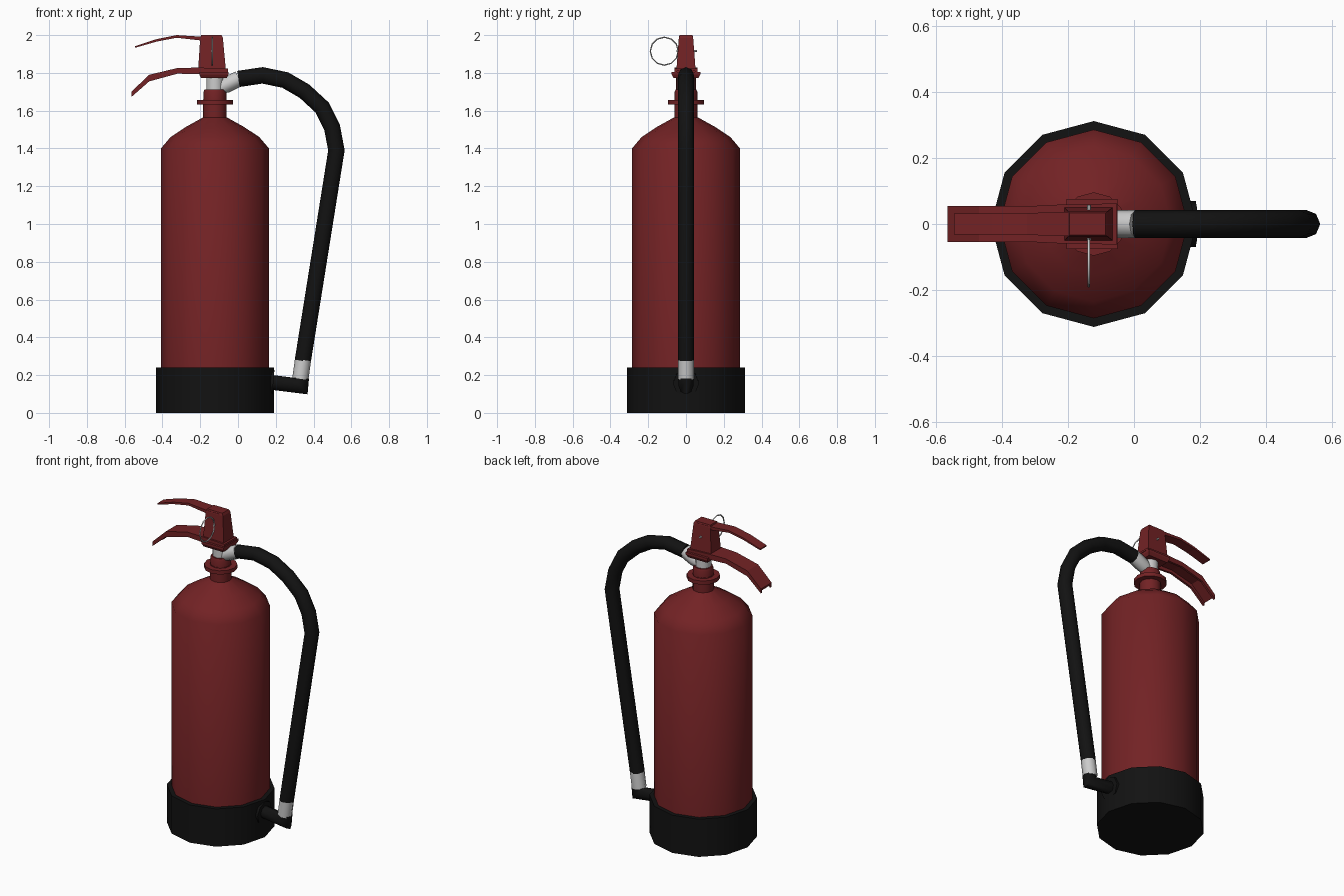
import bpy, bmesh
from math import sin, cos, pi, radians
from mathutils import Vector

if "Cube" in bpy.data.objects:
    bpy.data.objects.remove(bpy.data.objects["Cube"])

CX = -0.122  # axis of the cylinder


def material(name, rgb):
    m = bpy.data.materials.new(name)
    m.diffuse_color = (*rgb, 1)
    m.use_nodes = True
    m.node_tree.nodes["Principled BSDF"].inputs["Base Color"].default_value = m.diffuse_color
    return m


RED = material("red_paint", (0.17, 0.016, 0.018))
BLACK = material("black_rubber", (0.006, 0.006, 0.006))


def loft(name, rings, mat=None, smooth=None, closed=False):
    """Skin a row of equal-sized rings, capping the ends unless closed."""
    bm = bmesh.new()
    rows = [[bm.verts.new(p) for p in ring] for ring in rings]
    pairs = list(zip(rows, rows[1:])) + ([(rows[-1], rows[0])] if closed else [])
    n = len(rows[0])
    for a, b in pairs:
        for i in range(n):
            j = (i + 1) % n
            bm.faces.new((a[i], a[j], b[j], b[i]))
    if not closed:
        bm.faces.new(rows[0])
        bm.faces.new(rows[-1])
    bmesh.ops.recalc_face_normals(bm, faces=bm.faces)
    me = bpy.data.meshes.new(name)
    bm.to_mesh(me)
    bm.free()
    ob = bpy.data.objects.new(name, me)
    bpy.context.collection.objects.link(ob)
    if mat:
        me.materials.append(mat)
    if smooth:
        bpy.ops.object.select_all(action='DESELECT')
        ob.select_set(True)
        bpy.context.view_layer.objects.active = ob
        bpy.ops.object.shade_smooth_by_angle(angle=radians(smooth))
    return ob


def lathe(name, profile, mat=None, sides=12):
    rings = [[(CX + r * cos(2 * pi * i / sides), r * sin(2 * pi * i / sides), z)
              for i in range(sides)] for r, z in profile]
    return loft(name, rings, mat, 40)


def tube(name, path, radii, mat=None, sides=8):
    """Mitred tube along a path of (x, z) points in the y = 0 plane."""
    pts = [Vector((x, 0, z)) for x, z in path]
    rings = []
    for k, p in enumerate(pts):
        d0 = (p - pts[k - 1]).normalized() if k else (pts[1] - p).normalized()
        d1 = (pts[k + 1] - p).normalized() if k < len(pts) - 1 else d0
        t = (d0 + d1).normalized()
        n = Vector((t.z, 0, -t.x)) / max(t.dot(d0), 0.5)
        rings.append([p + radii[k] * (cos(a) * n + sin(a) * Vector((0, 1, 0)))
                      for a in (2 * pi * i / sides for i in range(sides))])
    return loft(name, rings, mat, 50)


def rect(hx0, hx1, hy, z):
    return [(hx0, -hy, z), (hx1, -hy, z), (hx1, hy, z), (hx0, hy, z)]


# Cylinder, base boot and neck
lathe("base_boot", [(0.312, 0), (0.312, 0.24), (0.28, 0.24)], BLACK)
lathe("cylinder_body", [(0.286, 0.1), (0.286, 1.40), (0.235, 1.46), (0.152, 1.515),
                        (0.062, 1.565), (0.062, 1.63), (0.062, 1.66)], RED)
lathe("neck_flange", [(0.06, 1.632), (0.096, 1.632), (0.096, 1.656), (0.06, 1.656)], RED)
lathe("neck_collar", [(0.06, 1.65), (0.06, 1.70), (0.055, 1.713), (0.04, 1.713)], RED)
lathe("valve_stem", [(0.046, 1.70), (0.046, 1.79)])

# Valve plate and tapered lever block
loft("valve_plate", [rect(-0.195, -0.06, 0.065, 1.772), rect(-0.205, -0.05, 0.076, 1.792),
                     rect(-0.205, -0.05, 0.076, 1.806)], RED)
loft("lever_block", [rect(-0.212, -0.063, 0.052, 1.80), rect(-0.20, -0.08, 0.038, 1.985),
                     rect(-0.195, -0.087, 0.033, 2.0)], RED)

# Lower handle: channel open underneath, sections are x, top, bottom, half width
lower = [(-0.052, 1.822, 1.79, 0.062), (-0.20, 1.828, 1.793, 0.06), (-0.32, 1.826, 1.796, 0.054),
         (-0.47, 1.79, 1.755, 0.054), (-0.565, 1.70, 1.672, 0.054)]
loft("lower_handle", [[(x, w, t), (x, w, b), (x, w - 0.014, b), (x, w - 0.014, t - 0.012),
                       (x, 0.014 - w, t - 0.012), (x, 0.014 - w, b), (x, -w, b), (x, -w, t)]
                      for x, t, b, w in lower], RED)

# Upper lever: thin bent strip
upper = [(-0.10, 1.992, 1.965, 0.037), (-0.20, 1.992, 1.972, 0.037), (-0.325, 2.0, 1.986, 0.033),
         (-0.43, 1.979, 1.966, 0.032), (-0.545, 1.941, 1.933, 0.032)]
loft("upper_lever", [[(x, -w, b), (x, w, b), (x, w, t), (x, -w, t)]
                     for x, t, b, w in upper], RED)

# Safety pin and pull ring
PX, PZ = -0.137, 1.915
loft("safety_pin", [[(PX + 0.006 * cos(a), y, PZ + 0.006 * sin(a))
                     for a in (i * pi / 3 for i in range(6))] for y in (-0.05, 0.057)])
ring = []
for k in range(12):
    a = 2 * pi * k / 12
    ring.append([(PX + 0.004 * cos(b), -0.115 + (0.074 + 0.004 * sin(b)) * cos(a),
                  PZ + (0.074 + 0.004 * sin(b)) * sin(a)) for b in (i * pi / 3 for i in range(6))])
loft("pull_ring", ring, smooth=60, closed=True)

# Hose with its metal ends
tube("hose_connector", [(-0.11, 1.712), (-0.065, 1.735), (0.005, 1.77)], [0.03, 0.042, 0.042])
tube("hose", [(0.002, 1.768), (0.13, 1.787), (0.25, 1.762), (0.352, 1.703), (0.445, 1.617),
              (0.498, 1.512), (0.521, 1.39), (0.343, 0.275)], [0.043] * 8, BLACK)
tube("hose_ferrule", [(0.344, 0.28), (0.330, 0.18)], [0.043] * 2)

# Elbow and mount joining the hose to the base
tube("hose_elbow", [(0.15, 0.165), (0.333, 0.142), (0.337, 0.185)], [0.039, 0.039, 0.039], BLACK)
tube("elbow_mount", [(0.15, 0.16), (0.187, 0.157)], [0.07, 0.07], BLACK)
